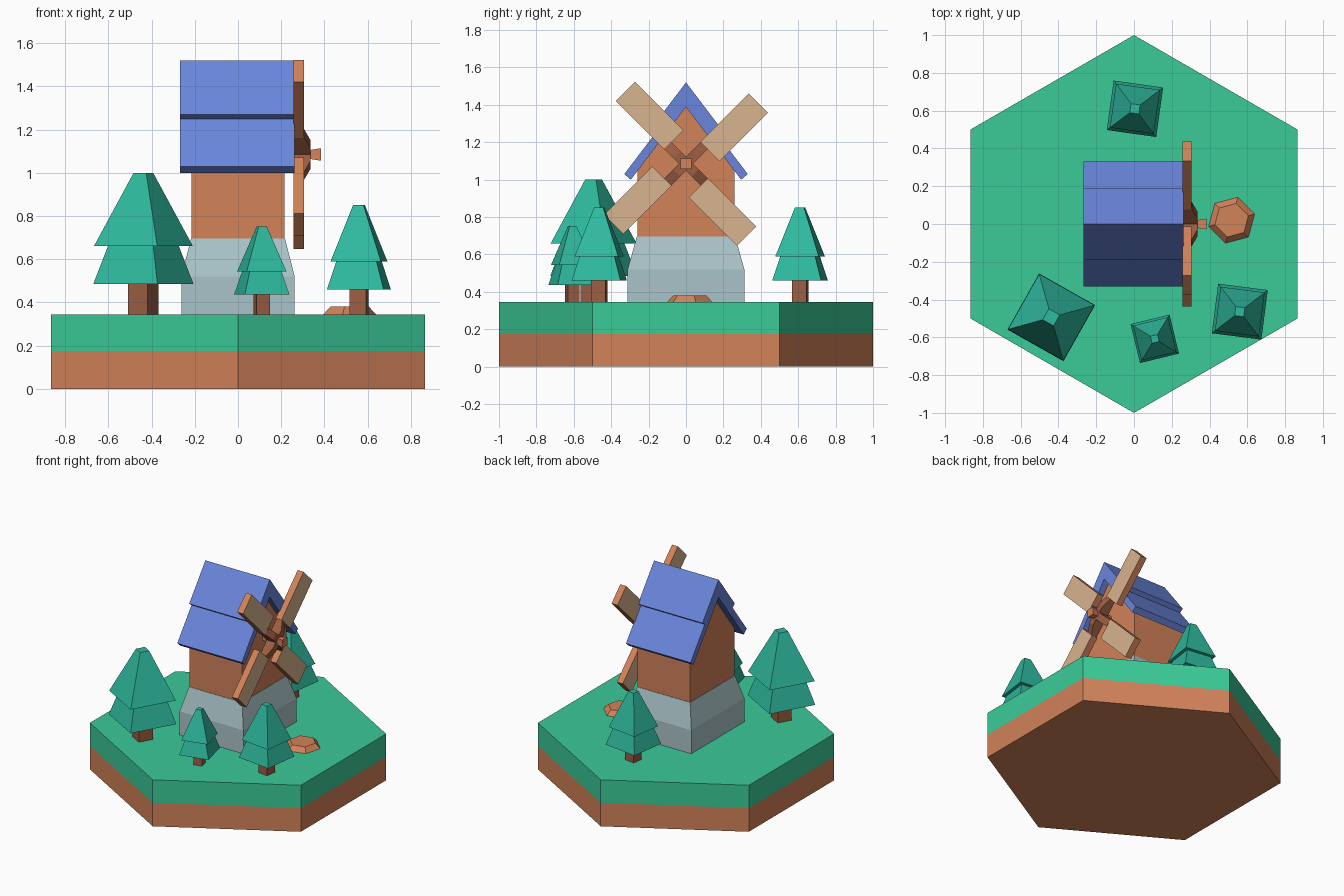
import bpy, bmesh
from math import sin, cos, pi, radians, sqrt
from mathutils import Matrix

if "Cube" in bpy.data.objects:
    bpy.data.objects.remove(bpy.data.objects["Cube"])


def material(name, hex_colour):
    rgb = [int(hex_colour[i:i + 2], 16) / 255 for i in (0, 2, 4)]
    lin = [c / 12.92 if c <= 0.04045 else ((c + 0.055) / 1.055) ** 2.4 for c in rgb]
    m = bpy.data.materials.new(name)
    m.diffuse_color = (*lin, 1)
    m.use_nodes = True
    m.node_tree.nodes["Principled BSDF"].inputs["Base Color"].default_value = m.diffuse_color
    return m


GRASS = material("grass", "3BCB99")
EARTH = material("earth", "D28259")
WOOD = material("dark_wood", "9C5E43")
LEAF = material("leaf", "2EBA9E")
ROOF = material("roof_blue", "6A86DC")
STONE = material("stone", "AAC4C8")
SAIL = material("sail", "D8B48E")


def loft(name, rings, *mats):
    """Closed solid through equal-length rings of points, capped at both ends."""
    bm = bmesh.new()
    vs = [[bm.verts.new(p) for p in ring] for ring in rings]
    n = len(vs[0])
    for a, b in zip(vs, vs[1:]):
        for i in range(n):
            j = (i + 1) % n
            bm.faces.new((a[i], a[j], b[j], b[i]))
    bm.faces.new(vs[0][::-1])
    bm.faces.new(vs[-1])
    bmesh.ops.recalc_face_normals(bm, faces=bm.faces[:])
    me = bpy.data.meshes.new(name)
    bm.to_mesh(me)
    bm.free()
    for m in mats:
        me.materials.append(m)
    ob = bpy.data.objects.new(name, me)
    bpy.context.collection.objects.link(ob)
    return ob


def polygon(x, y, z, r, n, angle):
    return [(x + r * cos(angle + 2 * pi * i / n), y + r * sin(angle + 2 * pi * i / n), z)
            for i in range(n)]


def rect(hx, hy, z):
    return [(-hx, -hy, z), (hx, -hy, z), (hx, hy, z), (-hx, hy, z)]


def extrude_x(name, half, x0, x1, mat):
    """Mirror a (y, z) half profile across y = 0 and extrude it along x."""
    pts = half + [(-y, z) for y, z in reversed(half) if y > 0]
    return loft(name, [[(x, y, z) for y, z in pts] for x in (x0, x1)], mat)


# Hexagonal ground
G = 0.345
for name, z0, z1, m in (("earth_base", 0, 0.175, EARTH), ("grass_top", 0.175, G, GRASS)):
    loft(name, [polygon(0, 0, z, 1, 6, pi / 2) for z in (z0, z1)], m)

# Mill body: stone plinth and gabled wall
loft("stone_plinth", [rect(0.262, 0.312, G), rect(0.262, 0.312, 0.52),
                      rect(0.218, 0.263, 0.695)], STONE)
extrude_x("mill_wall", [(0, 1.388), (0.26, 1.046), (0.26, 0.69)], -0.215, 0.215, EARTH)

# Stepped roof, one inverted-V profile
outer = [(0, 1.52), (0.19, 1.27), (0.163, 1.25), (0.33, 1.03), (0.295, 1.0)]
inner = [(0, 1.388)]
roof = outer + inner + [(-y, z) for y, z in reversed(outer[1:])]
loft("roof", [[(x, y, z) for y, z in roof] for x in (-0.268, 0.262)], ROOF)

# Windmill rotor: four offset sails on tapered arms
HUB_Z = 1.085
for k in range(4):
    place = Matrix.Translation((0, 0, HUB_Z)) @ Matrix.Rotation(radians(45 + 90 * k), 4, 'X')
    sail = loft(f"sail_{k + 1}", [[(x, 0.137, -0.117), (x, 0.502, -0.117),
                                   (x, 0.502, 0.029), (x, 0.137, 0.029)]
                                  for x in (0.256, 0.305)], EARTH, SAIL)
    for p in sail.data.polygons:
        p.material_index = int(abs(p.normal.x) > 0.9)
    arm_side = [(0.262, 0), (0.335, 0), (0.335, 0.07), (0.306, 0.14), (0.262, 0.14)]
    arm = loft(f"sail_arm_{k + 1}", [[(x, u, w) for x, u in arm_side]
                                     for w in (-0.026, 0.026)], WOOD)
    sail.matrix_world = arm.matrix_world = place

# Square axle with flared cap
loft("axle", [[(x, a * s, HUB_Z + b * s) for a, b in ((-1, -1), (1, -1), (1, 1), (-1, 1))]
              for x, s in ((0.2, 0.021), (0.335, 0.021), (0.385, 0.029))], EARTH)


# Trees: square trunk and two square tapered tiers
def tree(n, x, y, angle, low, mid, top, r, r_mid, r_top, r_trunk):
    a = radians(angle)
    sq = lambda z, rad: polygon(x, y, z, rad, 4, a)
    loft(f"tree_{n}_trunk", [sq(G, r_trunk), sq(low + 0.01, r_trunk)], WOOD)
    loft(f"tree_{n}_lower_tier", [sq(low, r), sq(mid + 0.005, r * 0.7)], LEAF)
    loft(f"tree_{n}_upper_tier", [sq(mid, r_mid), sq(top, r_top)], LEAF)


tree(1, 0.005, 0.61, 37, 0.46, 0.59, 0.852, 0.187, 0.166, 0.034, 0.055)
tree(2, 0.56, -0.464, 37.7, 0.46, 0.59, 0.852, 0.187, 0.166, 0.034, 0.055)
tree(3, 0.11, -0.608, 58.6, 0.436, 0.543, 0.752, 0.15, 0.134, 0.027, 0.045)
tree(4, -0.438, -0.494, 15.6, 0.485, 0.66, 1.0, 0.241, 0.238, 0.047, 0.073)

# Flat boulder
loft("boulder", [polygon(0.517, 0.02, G, 0.126, 6, radians(15)),
                 polygon(0.517, 0.02, 0.38, 0.092, 6, radians(15))], EARTH)
